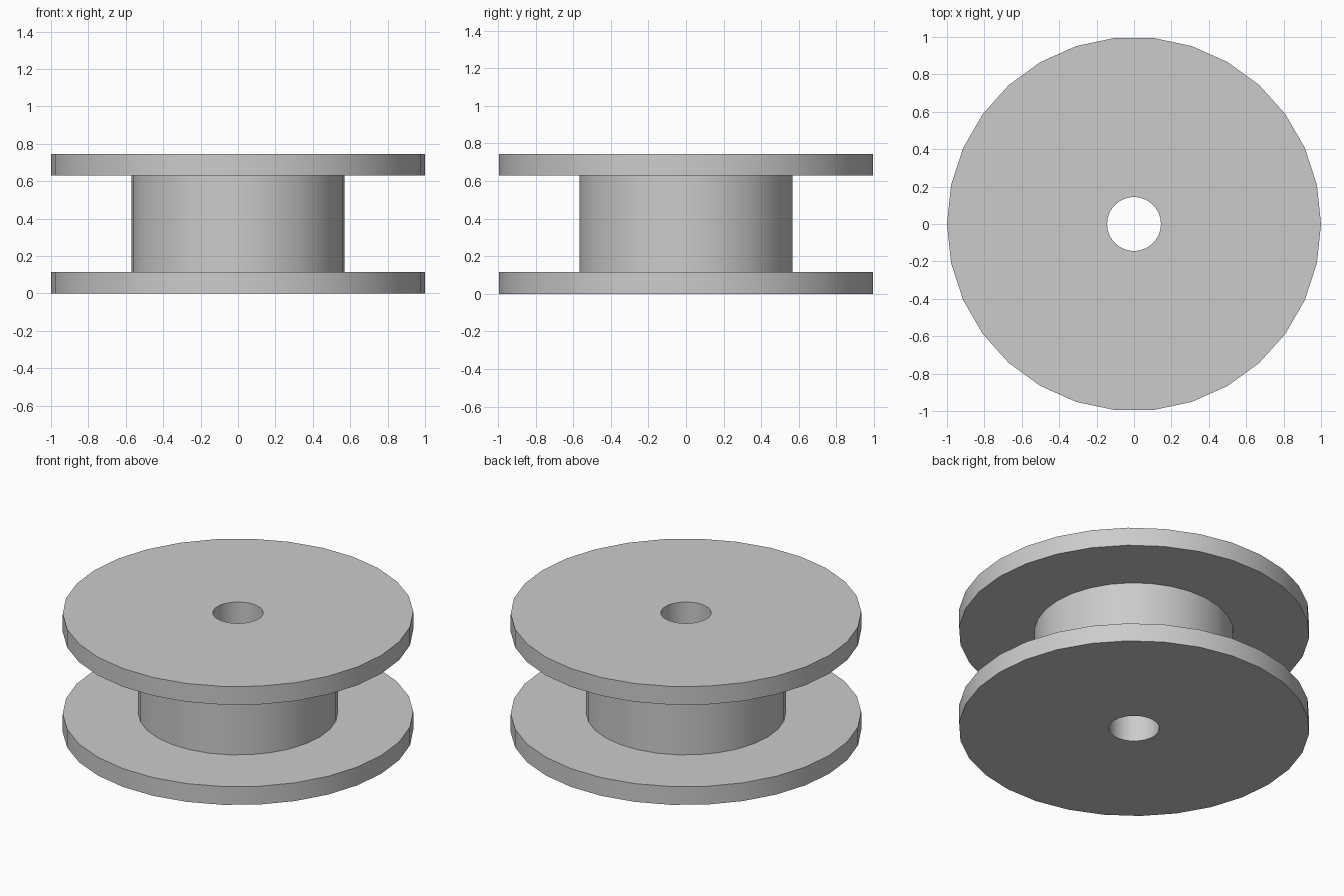
import bpy, bmesh, math
from mathutils import Vector

cube = bpy.data.objects.get("Cube")
if cube:
    bpy.data.objects.remove(cube, do_unlink=True)

SIDES = 30
RIM, HUB, BORE = 1.0, 0.57, 0.144
HEIGHT, FLANGE = 0.745, 0.115

# Single plain grey material
grey = bpy.data.materials.new("plain grey")
grey.use_nodes = True
colour = (0.6, 0.6, 0.6, 1)
grey.diffuse_color = colour
grey.node_tree.nodes["Principled BSDF"].inputs["Base Color"].default_value = colour


def lathe(name, profile):
    """Spin a closed (radius, height) outline around the z axis."""
    bm = bmesh.new()
    verts = [bm.verts.new((r, 0, z)) for r, z in profile]
    edges = [bm.edges.new((v, verts[(i + 1) % len(verts)])) for i, v in enumerate(verts)]
    bmesh.ops.spin(bm, geom=verts + edges, cent=Vector(), axis=(0, 0, 1),
                   angle=math.tau, steps=SIDES, use_merge=True)
    bmesh.ops.remove_doubles(bm, verts=bm.verts, dist=0.0001)
    bmesh.ops.recalc_face_normals(bm, faces=bm.faces)
    mesh = bpy.data.meshes.new(name)
    bm.to_mesh(mesh)
    bm.free()
    mesh.materials.append(grey)
    obj = bpy.data.objects.new(name, mesh)
    bpy.context.collection.objects.link(obj)
    return obj


# Spool: lower flange, hub, upper flange and the bore through all of them
top = HEIGHT - FLANGE
spool = lathe("spool", [
    (BORE, 0), (RIM, 0), (RIM, FLANGE), (HUB, FLANGE),
    (HUB, top), (RIM, top), (RIM, HEIGHT), (BORE, HEIGHT),
])

bpy.ops.object.select_all(action="DESELECT")
spool.select_set(True)
bpy.context.view_layer.objects.active = spool
bpy.ops.object.shade_smooth_by_angle(angle=math.radians(30))
